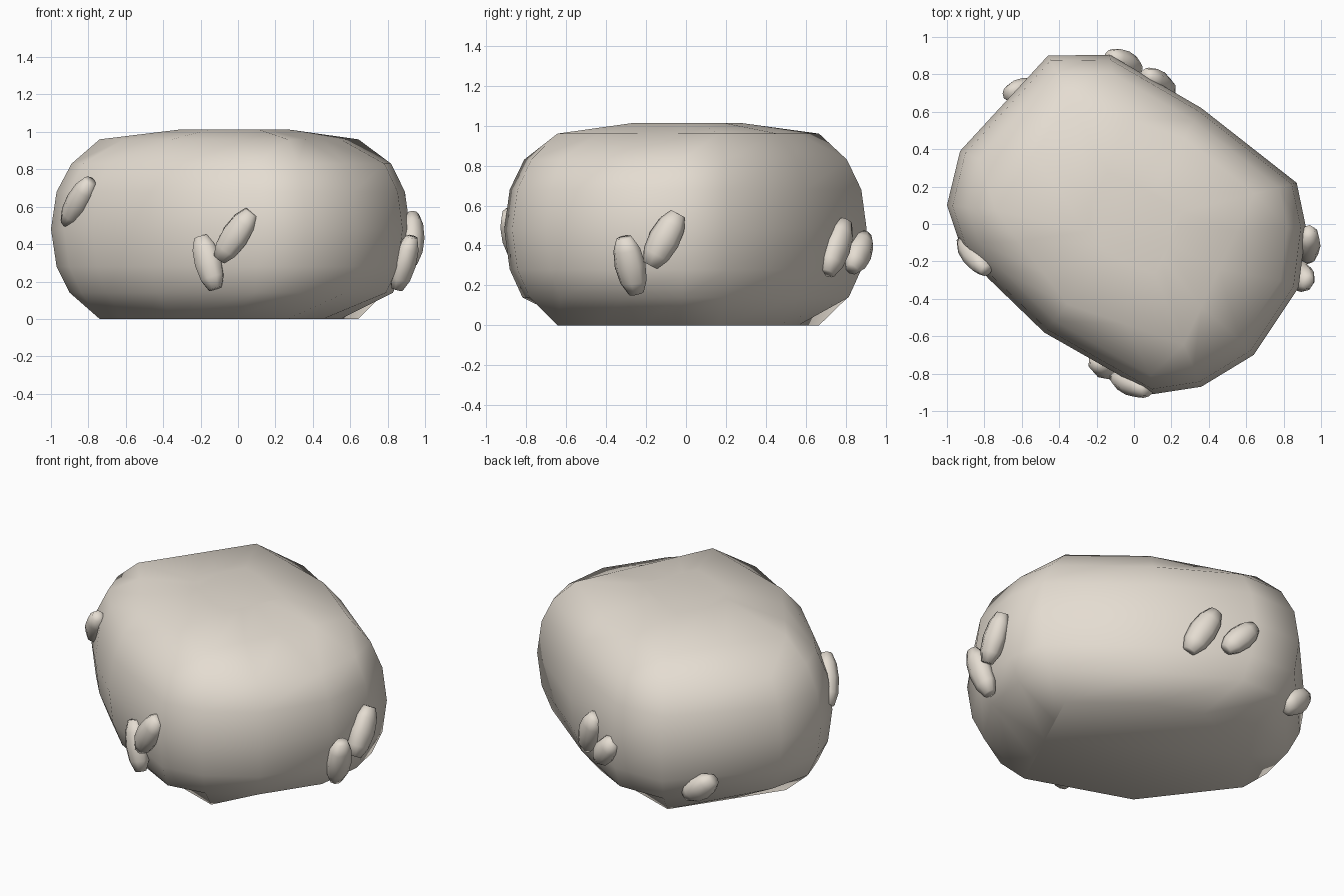
import bpy, bmesh
from mathutils import Vector, Matrix

if "Cube" in bpy.data.objects:
    bpy.data.objects.remove(bpy.data.objects["Cube"])

stone = bpy.data.materials.new("stone")
stone.diffuse_color = (0.78, 0.72, 0.64, 1)
stone.use_nodes = True
stone.node_tree.nodes["Principled BSDF"].inputs["Base Color"].default_value = stone.diffuse_color


def finish(bm, name):
    bmesh.ops.recalc_face_normals(bm, faces=bm.faces)
    for f in bm.faces:
        f.smooth = True
    mesh = bpy.data.meshes.new(name)
    bm.to_mesh(mesh)
    bm.free()
    mesh.materials.append(stone)
    ob = bpy.data.objects.new(name, mesh)
    bpy.context.collection.objects.link(ob)
    return ob


# Boulder: one plan outline, scaled per height into rings
outline = [Vector(p) for p in (
    (-1.0, 0.1), (-0.93, -0.11), (-0.78, -0.29), (-0.48, -0.58), (0.1, -0.91),
    (0.36, -0.87), (0.64, -0.7), (0.88, -0.34), (0.92, -0.02), (0.87, 0.22),
    (0.36, 0.62), (-0.13, 0.905), (-0.46, 0.9), (-0.93, 0.39))]
n = len(outline)

# Coarser outline for the top and bottom: only the main corners, straight between
corners = [0, 3, 5, 9, 10, 12, n]
coarse = []
for a, b in zip(corners, corners[1:]):
    coarse += [outline[a].lerp(outline[b % n], k / (b - a)) for k in range(b - a)]

levels = [(0.0, 0.74, coarse), (0.14, 0.9, outline), (0.28, 0.97, outline),
          (0.48, 1.0, outline), (0.68, 0.97, outline), (0.83, 0.89, outline),
          (0.96, 0.74, coarse), (1.014, 0.30, coarse)]
bm = bmesh.new()
rings = [[bm.verts.new((p.x * s, p.y * s, z)) for p in shape] for z, s, shape in levels]
for a, b in zip(rings, rings[1:]):
    for i in range(n):
        j = (i + 1) % n
        bm.faces.new((a[i], a[j], b[j], b[i]))
bm.faces.new(rings[0][::-1])
bm.faces.new(rings[-1])
finish(bm, "boulder")


# Pebble: a blunt flattened lump from lower end to upper end, lying along a normal
def pebble(name, low, high, normal, width=0.16, thick=0.13):
    low, high = Vector(low), Vector(high)
    axis = (high - low).normalized()
    out = Vector(normal)
    out = (out - axis * out.dot(axis)).normalized()
    side = out.cross(axis)
    rot = Matrix((side, out, axis)).transposed().to_4x4()
    size = Matrix.Diagonal((width / 2, thick / 2, (high - low).length / 2, 1))
    bm = bmesh.new()
    bmesh.ops.create_uvsphere(bm, u_segments=8, v_segments=6, radius=1)
    for v in bm.verts:                       # flatten the tips
        v.co.z = max(-0.87, min(0.87, v.co.z)) / 0.87
    bm.transform(Matrix.Translation((low + high) / 2) @ rot @ size)
    finish(bm, name)


front, right, back = (-0.49, -0.87, 0), (1, -0.12, 0), (0.5, 0.86, 0)
pebble("front_pebble_low", (-0.12, -0.785, 0.16), (-0.20, -0.74, 0.44), front)
pebble("front_pebble_high", (-0.10, -0.82, 0.32), (0.07, -0.89, 0.57), front)
pebble("left_pebble", (-0.92, -0.09, 0.51), (-0.79, -0.25, 0.74), (-0.75, -0.62, 0.2), 0.14)
pebble("right_pebble_low", (0.85, -0.25, 0.16), (0.93, -0.31, 0.44), (1, -0.25, -0.2))
pebble("right_pebble_high", (0.93, -0.18, 0.30), (0.935, -0.04, 0.56), right)
pebble("back_pebble_right", (0.19, 0.71, 0.26), (0.07, 0.80, 0.52), back)
pebble("back_pebble_left", (0.02, 0.83, 0.28), (-0.13, 0.90, 0.45), back, 0.15)
pebble("back_left_pebble", (-0.51, 0.72, 0.15), (-0.68, 0.70, 0.29), (-0.7, 0.7, -0.3))
